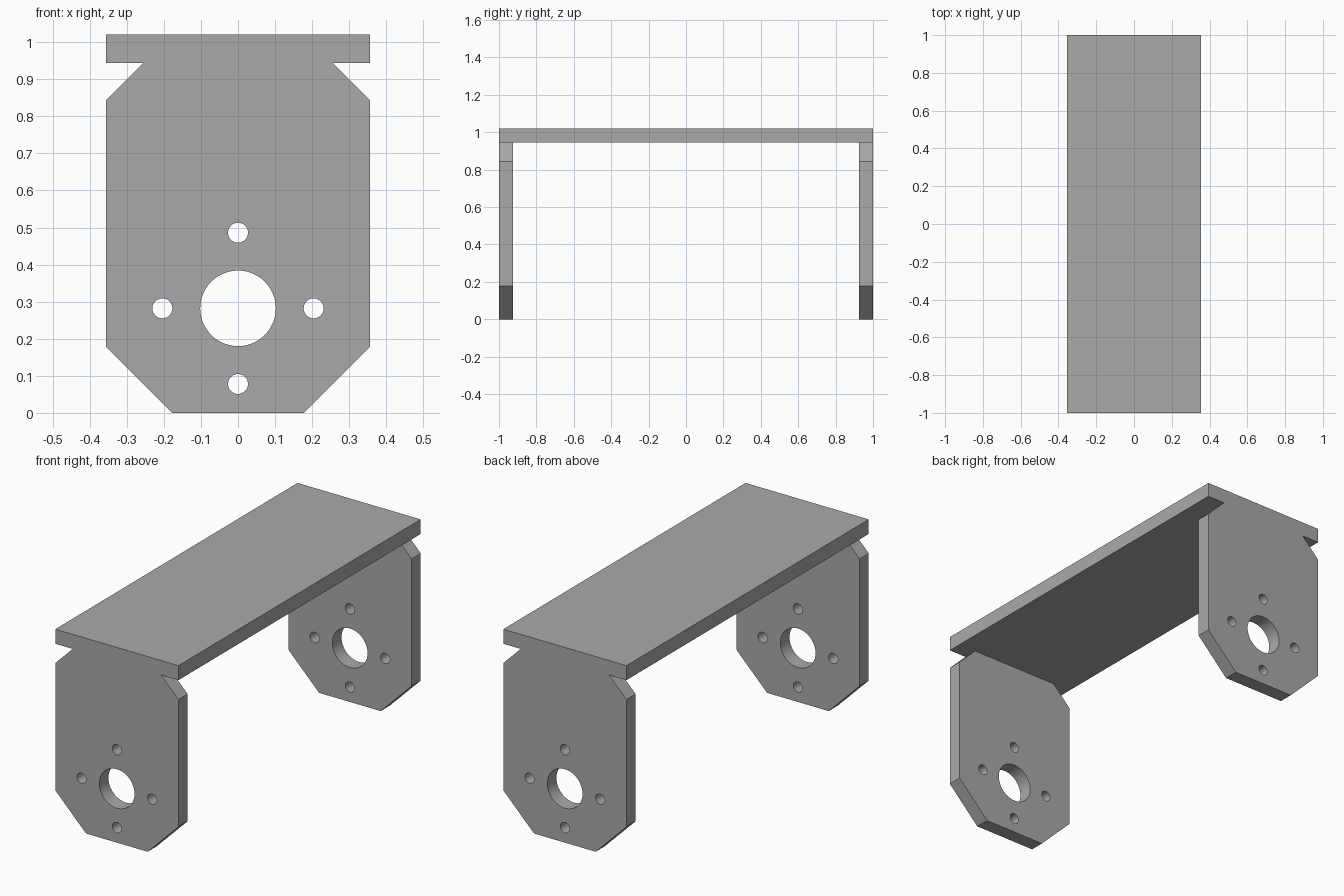
import bpy
import bmesh
from math import cos, sin, pi, radians
from mathutils import Vector

if "Cube" in bpy.data.objects:
    bpy.data.objects.remove(bpy.data.objects["Cube"])

HALF_W = 0.356      # half width of the bracket
HALF_L = 1.0        # half length of the bracket
TOP = 1.02
THICK = 0.076       # sheet thickness
HUB_Z = 0.282       # height of the bore centre
BOLT_R = 0.204      # bolt circle radius

grey = bpy.data.materials.new("plain grey")
grey.use_nodes = True
colour = (0.4, 0.4, 0.4, 1)
grey.diffuse_color = colour
grey.node_tree.nodes["Principled BSDF"].inputs["Base Color"].default_value = colour


def finish(name, bm):
    bmesh.ops.recalc_face_normals(bm, faces=bm.faces)
    mesh = bpy.data.meshes.new(name)
    bm.to_mesh(mesh)
    bm.free()
    mesh.materials.append(grey)
    obj = bpy.data.objects.new(name, mesh)
    bpy.context.collection.objects.link(obj)
    bpy.ops.object.select_all(action='DESELECT')
    obj.select_set(True)
    bpy.context.view_layer.objects.active = obj
    bpy.ops.object.shade_smooth_by_angle(angle=radians(30))
    return obj


def circle(cx, cz, r, n):
    return [(cx + r * cos(2 * pi * i / n), cz + r * sin(2 * pi * i / n))
            for i in range(n)]


def cut_sheet(name, loops, y):
    """Fill the outline around its holes, then extrude it along y."""
    bm = bmesh.new()
    for loop in loops:
        verts = [bm.verts.new((x, y, z)) for x, z in loop]
        for a, b in zip(verts, verts[1:] + verts[:1]):
            bm.edges.new((a, b))
    bmesh.ops.triangle_fill(bm, use_beauty=True, edges=bm.edges[:],
                            normal=Vector((0, -1, 0)))
    ext = bmesh.ops.extrude_face_region(bm, geom=bm.faces[:],
                                        use_keep_orig=True)
    moved = [g for g in ext["geom"] if isinstance(g, bmesh.types.BMVert)]
    bmesh.ops.translate(bm, verts=moved, vec=(0, THICK, 0))
    return finish(name, bm)


# Top plate
bm = bmesh.new()
bmesh.ops.create_cube(bm, size=1)
bmesh.ops.scale(bm, verts=bm.verts, vec=(2 * HALF_W, 2 * HALF_L, THICK))
bmesh.ops.translate(bm, verts=bm.verts, vec=(0, 0, TOP - THICK / 2))
finish("top_plate", bm)

# Side flanges: chamfered outline with a bore and four bolt holes
right_edge = [(0.178, 0), (HALF_W, 0.178), (HALF_W, 0.843),
              (0.255, TOP - THICK)]
outline = right_edge + [(-x, z) for x, z in reversed(right_edge)]
holes = [circle(0, HUB_Z, 0.102, 48)]
holes += [circle(x, HUB_Z + z, 0.027, 24)
          for x, z in circle(0, 0, BOLT_R, 4)]

cut_sheet("front_flange", [outline] + holes, -HALF_L)
cut_sheet("back_flange", [outline] + holes, HALF_L - THICK)
